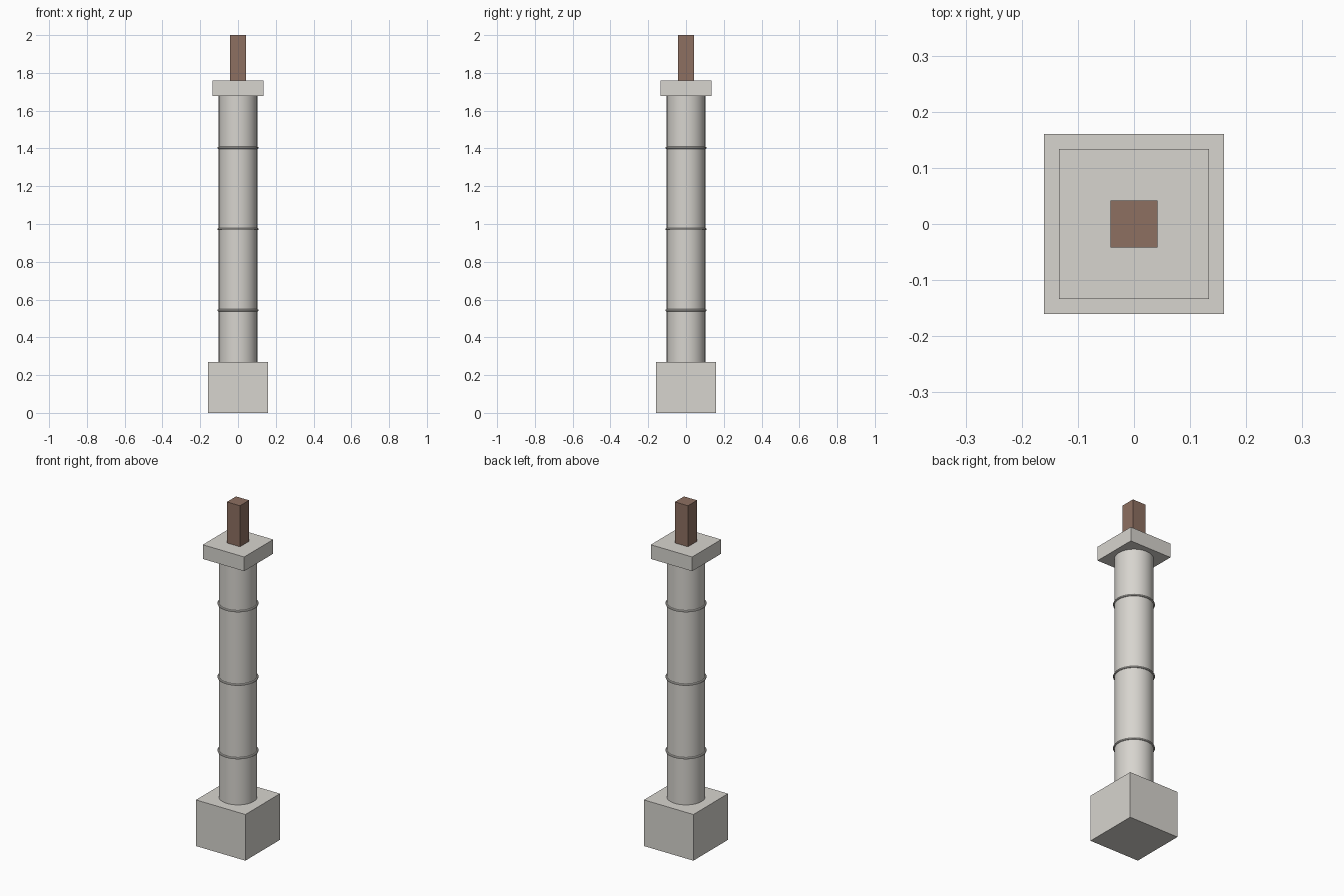
import bpy

if "Cube" in bpy.data.objects:
    bpy.data.objects.remove(bpy.data.objects["Cube"])

stone = bpy.data.materials.new("stone")
stone.diffuse_color = (0.68, 0.66, 0.62, 1)
stone.use_nodes = True
stone.node_tree.nodes["Principled BSDF"].inputs["Base Color"].default_value = stone.diffuse_color
wood = bpy.data.materials.new("brown_wood")
wood.diffuse_color = (0.27, 0.16, 0.12, 1)
wood.use_nodes = True
wood.node_tree.nodes["Principled BSDF"].inputs["Base Color"].default_value = wood.diffuse_color


def finish(name, mat, smooth=False):
    ob = bpy.context.object
    ob.name = name
    ob.data.materials.append(mat)
    if smooth:
        bpy.ops.object.shade_smooth_by_angle()
    return ob


def block(name, half, z0, z1, mat):
    bpy.ops.mesh.primitive_cube_add(size=1, location=(0, 0, (z0 + z1) / 2))
    bpy.context.object.scale = (2 * half, 2 * half, z1 - z0)
    bpy.ops.object.transform_apply(location=False, rotation=False, scale=True)
    return finish(name, mat)


# Square plinth, capital slab and the wooden post on top
block("plinth", 0.16, 0, 0.27, stone)
block("capital", 0.134, 1.677, 1.76, stone)
block("top_post", 0.042, 1.76, 2.0, wood)

# Round shaft
bottom, top = 0.27, 1.677
bpy.ops.mesh.primitive_cylinder_add(vertices=48, radius=0.102, depth=top - bottom,
                                    location=(0, 0, (bottom + top) / 2))
finish("shaft", stone, True)

# Thin rings at the joints between the drums
for i in range(3):
    bpy.ops.mesh.primitive_torus_add(major_radius=0.103, minor_radius=0.006,
                                     major_segments=48, minor_segments=8,
                                     location=(0, 0, 0.543 + 0.43 * i))
    finish(f"joint_ring_{i + 1}", stone, True)
